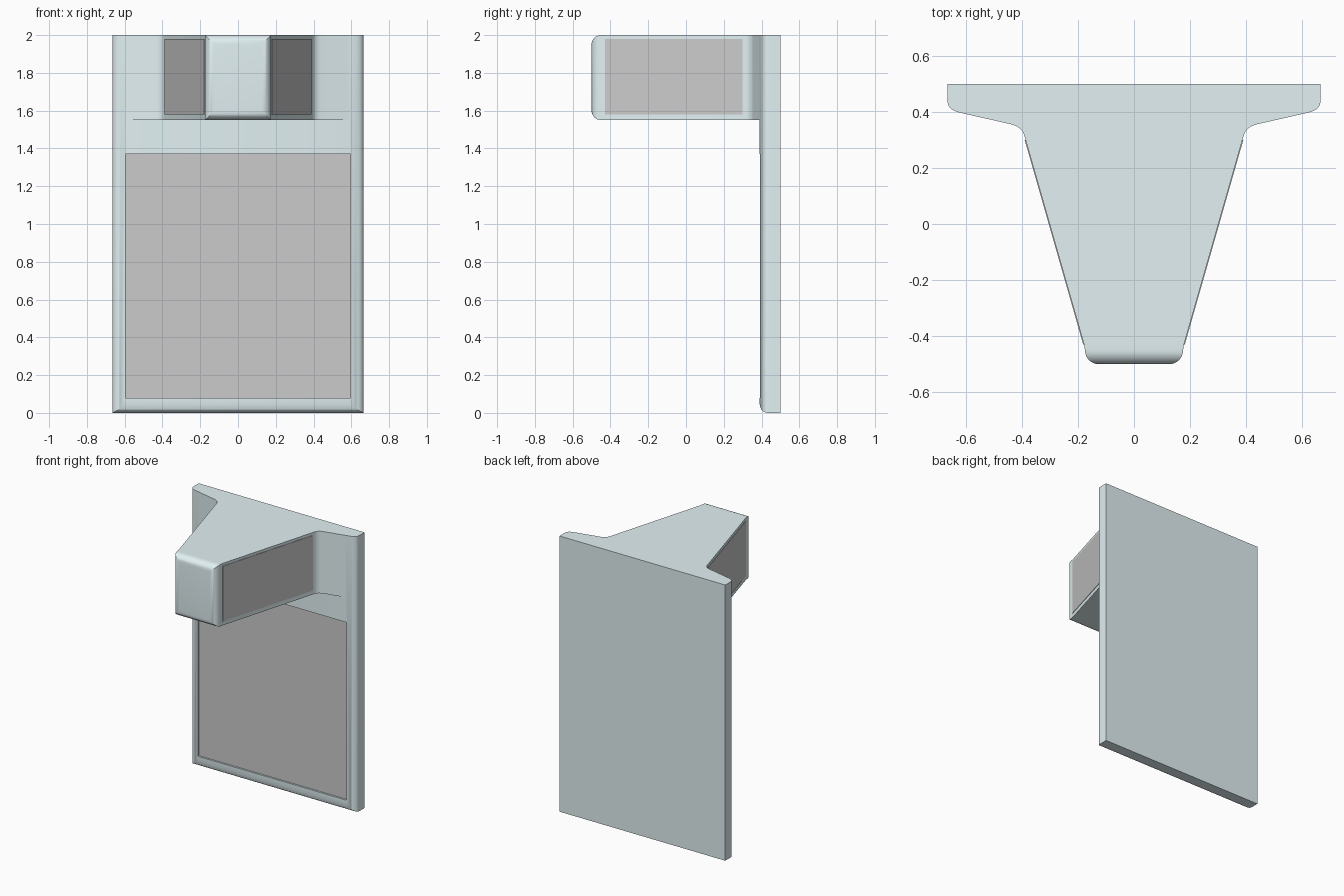
import bpy, bmesh, math
from mathutils import Vector

if "Cube" in bpy.data.objects:
    bpy.data.objects.remove(bpy.data.objects["Cube"])


def material(name, color):
    m = bpy.data.materials.new(name)
    m.diffuse_color = (*color, 1)
    m.use_nodes = True
    m.node_tree.nodes["Principled BSDF"].inputs["Base Color"].default_value = m.diffuse_color
    return m


TEAL = material("pale_teal", (0.76, 0.88, 0.90))
GREY = material("panel_grey", (0.8, 0.8, 0.8))


def curve(a, b, c, n=8):
    """Rounded corner from a to c around control point b."""
    a, b, c = Vector(a), Vector(b), Vector(c)
    pts = []
    for i in range(n + 1):
        t = i / n
        pts.append(tuple(a * (1 - t) ** 2 + b * 2 * t * (1 - t) + c * t * t))
    return pts


def inset(y, y0, r):
    """How far a rounded front edge is set back at depth y."""
    k = max(0.0, r - (y - y0))
    return r - math.sqrt(max(0.0, r * r - k * k))


def make(name, bm, mat):
    bmesh.ops.recalc_face_normals(bm, faces=bm.faces)
    me = bpy.data.meshes.new(name)
    bm.to_mesh(me)
    bm.free()
    me.materials.append(mat)
    ob = bpy.data.objects.new(name, me)
    bpy.context.collection.objects.link(ob)
    return ob


def activate(ob):
    bpy.ops.object.select_all(action='DESELECT')
    ob.select_set(True)
    bpy.context.view_layer.objects.active = ob


def smooth(ob):
    activate(ob)
    bpy.ops.object.shade_smooth_by_angle(angle=math.radians(30))


def loft(name, profile, z_range, mat):
    """Rectangular rings along y; z_range(y) gives bottom and top."""
    bm = bmesh.new()
    rings = []
    for w, y in profile:
        lo, hi = z_range(y)
        rings.append([bm.verts.new(p) for p in
                      ((-w, y, lo), (w, y, lo), (w, y, hi), (-w, y, hi))])
    for a, b in zip(rings, rings[1:]):
        for i in range(4):
            j = (i + 1) % 4
            bm.faces.new((a[i], a[j], b[j], b[i]))
    bm.faces.new(rings[0])
    bm.faces.new(rings[-1])
    return make(name, bm, mat)


def box(name, lo, hi, mat):
    bm = bmesh.new()
    bmesh.ops.create_cube(bm, size=1)
    for v in bm.verts:
        v.co = Vector([l + (c + 0.5) * (h - l) for c, l, h in zip(v.co, lo, hi)])
    return make(name, bm, mat)


# Back plate with rounded side and bottom front edges
plate_profile = [(0.59, 0.39)]
plate_profile += curve((0.625, 0.398), (0.665, 0.408), (0.665, 0.44))
plate_profile += [(0.665, 0.5)]
plate = loft("back_plate", plate_profile,
             lambda y: (inset(y, 0.39, 0.045), 2.0), TEAL)

# Shallow pocket in the plate front, filled by a flat panel
cutter = box("pocket_cutter", (-0.595, 0.35, 0.08), (0.595, 0.406, 1.37), TEAL)
cutter.hide_render = True
mod = plate.modifiers.new("pocket", 'BOOLEAN')
mod.operation = 'DIFFERENCE'
mod.solver = 'EXACT'
mod.object = cutter
activate(plate)
bpy.ops.object.modifier_apply(modifier=mod.name)
bpy.data.objects.remove(cutter, do_unlink=True)
smooth(plate)
box("front_panel", (-0.595, 0.403, 0.08), (0.595, 0.42, 1.37), GREY)

# Tapered arm: rounded nose, straight flanks, flared root
R = 0.05
arm_profile = []
for i in range(9):
    a = i / 8 * math.pi / 2
    arm_profile.append((0.125 + R * math.sin(a), -0.5 + R * (1 - math.cos(a))))
arm_profile += [(0.178, -0.43)]
arm_profile += curve((0.391, 0.315), (0.40, 0.347), (0.44, 0.356))
arm_profile += [(0.59, 0.39), (0.59, 0.45)]


def arm_z(y):
    d = inset(y, -0.5, R)
    return 1.55 + d, 2.0 - d


smooth(loft("tapered_arm", arm_profile, arm_z, TEAL))

# Thin grey pads on both arm flanks
for side, label in ((1, "right"), (-1, "left")):
    bm = bmesh.new()
    loops = []
    for off in (-0.01, 0.003):
        loops.append([bm.verts.new((side * (x + off), y, z)) for x, y, z in
                      ((0.178, -0.43, 1.58), (0.387, 0.30, 1.58),
                       (0.387, 0.30, 1.98), (0.178, -0.43, 1.98))])
    for i in range(4):
        j = (i + 1) % 4
        bm.faces.new((loops[0][i], loops[0][j], loops[1][j], loops[1][i]))
    bm.faces.new(loops[0])
    bm.faces.new(loops[1])
    make(label + "_arm_pad", bm, GREY)
